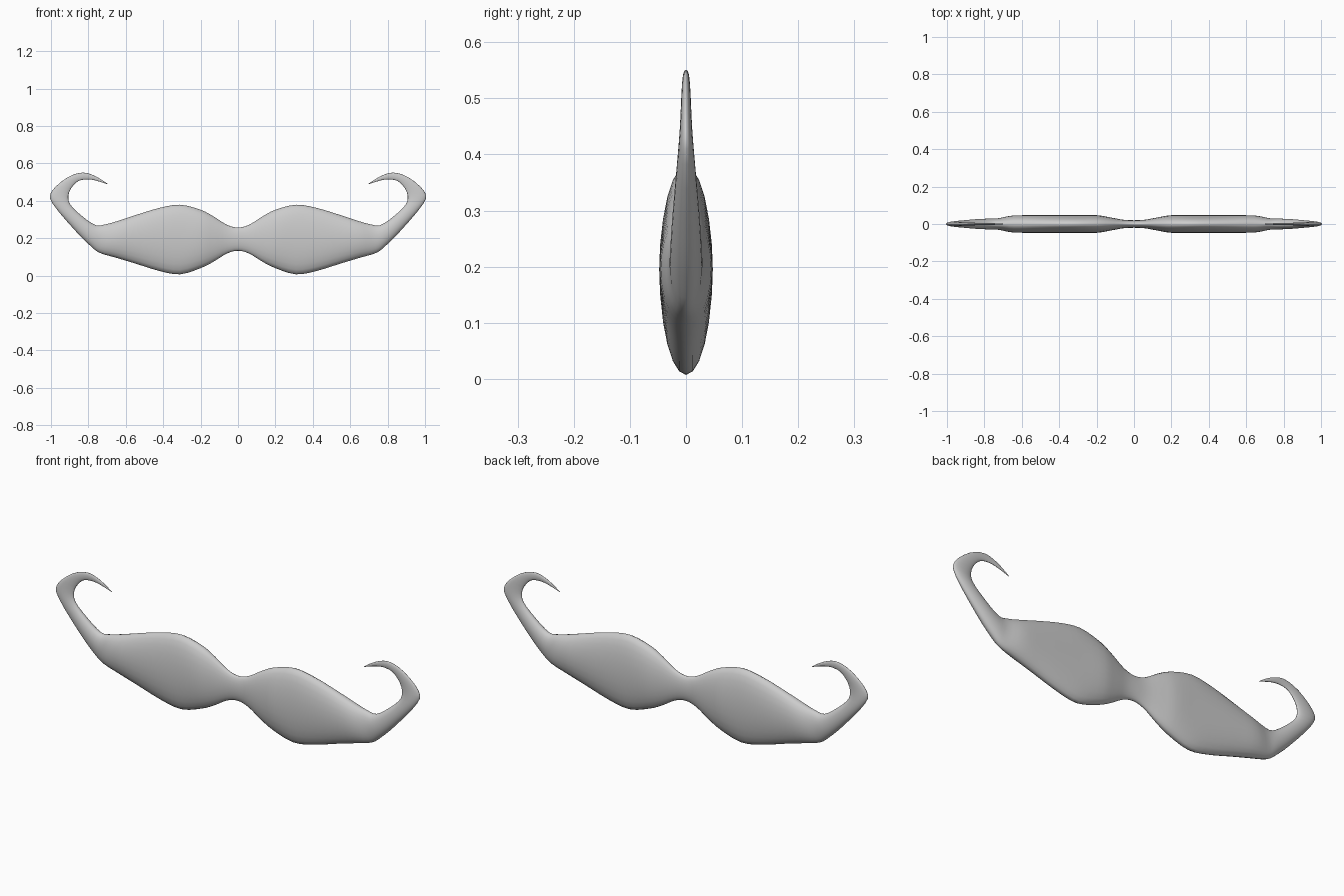
import bpy, bmesh, math
from mathutils import Vector

if "Cube" in bpy.data.objects:
    bpy.data.objects.remove(bpy.data.objects["Cube"])

# Stations from centre to curled tip: upper/inner edge x,z, lower/outer edge x,z, half depth
STATIONS = [
    (0.00, 0.257, 0.00, 0.133, 0.020),
    (0.06, 0.272, 0.06, 0.118, 0.023),
    (0.13, 0.316, 0.13, 0.075, 0.036),
    (0.20, 0.352, 0.20, 0.040, 0.047),
    (0.31, 0.379, 0.31, 0.007, 0.047),
    (0.42, 0.362, 0.42, 0.025, 0.047),
    (0.54, 0.326, 0.55, 0.065, 0.047),
    (0.64, 0.293, 0.66, 0.098, 0.045),
    (0.71, 0.274, 0.74, 0.122, 0.031),
    (0.762, 0.270, 0.79, 0.160, 0.029),
    (0.837, 0.321, 0.87, 0.240, 0.025),
    (0.90, 0.385, 0.99, 0.383, 0.016),
    (0.903, 0.445, 0.998, 0.448, 0.011),
    (0.865, 0.498, 0.915, 0.523, 0.008),
    (0.82, 0.514, 0.83, 0.551, 0.006),
    (0.767, 0.510, 0.757, 0.529, 0.005),
    (0.697, 0.488, 0.696, 0.490, 0.001),
]
SEGMENTS, STEPS = 24, 3


def spline(a, b, c, d, t):
    return [0.5 * (2*q + (r-p)*t + (2*p-5*q+4*r-s)*t*t + (3*q-p-3*r+s)*t**3)
            for p, q, r, s in zip(a, b, c, d)]


def mirror(s):
    return (-s[0], s[1], -s[2], s[3], s[4])


# Whole chain from left tip to right tip, smoothed between stations
chain = [mirror(s) for s in reversed(STATIONS[1:])] + STATIONS
fine = []
for i in range(len(chain) - 1):
    a, d = chain[max(i - 1, 0)], chain[min(i + 2, len(chain) - 1)]
    fine += [spline(a, chain[i], chain[i + 1], d, k / STEPS) for k in range(STEPS)]
fine.append(chain[-1])

# Loft of elliptical rings
bm = bmesh.new()
rings = []
for ux, uz, lx, lz, depth in fine:
    up, low = Vector((ux, 0, uz)), Vector((lx, 0, lz))
    mid, half = (up + low) / 2, (up - low) / 2
    ring = []
    for k in range(SEGMENTS):
        ang = 2 * math.pi * k / SEGMENTS
        ring.append(bm.verts.new(mid + half * math.cos(ang)
                                 + Vector((0, depth * math.sin(ang), 0))))
    rings.append(ring)
for r0, r1 in zip(rings, rings[1:]):
    for k in range(SEGMENTS):
        n = (k + 1) % SEGMENTS
        bm.faces.new((r0[k], r0[n], r1[n], r1[k]))
bm.faces.new(rings[0])
bm.faces.new(rings[-1])
bmesh.ops.recalc_face_normals(bm, faces=bm.faces)
for f in bm.faces:
    f.smooth = True

# Moustache object
mesh = bpy.data.meshes.new("moustache")
bm.to_mesh(mesh)
bm.free()
obj = bpy.data.objects.new("moustache", mesh)
bpy.context.collection.objects.link(obj)
